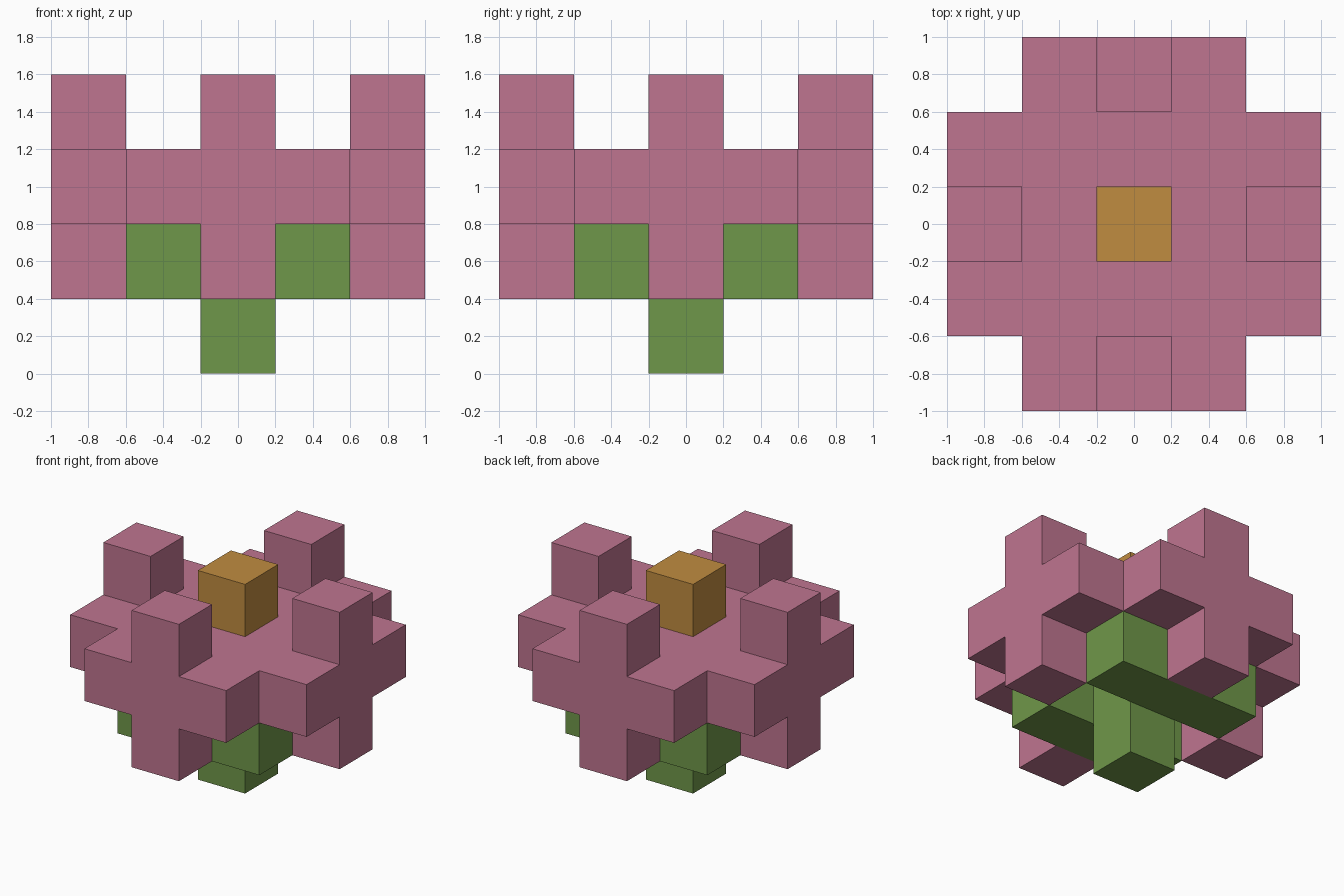
import bpy, bmesh, math
from mathutils import Matrix, Vector

cube = bpy.data.objects.get("Cube")
if cube:
    bpy.data.objects.remove(cube, do_unlink=True)

U = 0.4  # edge of one block


def material(name, rgb):
    m = bpy.data.materials.new(name)
    m.use_nodes = True
    m.diffuse_color = (*rgb, 1)
    bsdf = next(n for n in m.node_tree.nodes if n.type == 'BSDF_PRINCIPLED')
    bsdf.inputs["Base Color"].default_value = (*rgb, 1)
    return m


pink = material("petal pink", (0.521, 0.178, 0.279))
green = material("leaf green", (0.159, 0.309, 0.067))
gold = material("pollen gold", (0.527, 0.262, 0.051))


def finish(name, bm, mat):
    bmesh.ops.recalc_face_normals(bm, faces=bm.faces)
    mesh = bpy.data.meshes.new(name)
    bm.to_mesh(mesh)
    bm.free()
    mesh.materials.append(mat)
    ob = bpy.data.objects.new(name, mesh)
    bpy.context.collection.objects.link(ob)
    return ob


def box(name, size, centre, mat):
    bm = bmesh.new()
    bmesh.ops.create_cube(bm, size=1, matrix=Matrix.Translation(centre) @ Matrix.Diagonal((*size, 1)))
    return finish(name, bm, mat)


def petal(name, angle):
    # upright plus-shaped profile, extruded one block inwards
    a, b = U / 2, U * 1.5
    cross = [(-a, -b), (a, -b), (a, -a), (b, -a), (b, a), (a, a),
             (a, b), (-a, b), (-a, a), (-b, a), (-b, -a), (-a, -a)]
    bm = bmesh.new()
    face = bm.faces.new([bm.verts.new((x, -1, 1 + z)) for x, z in cross])
    ext = bmesh.ops.extrude_face_region(bm, geom=[face])
    moved = [g for g in ext["geom"] if isinstance(g, bmesh.types.BMVert)]
    bmesh.ops.translate(bm, verts=moved, vec=Vector((0, U, 0)))
    bmesh.ops.rotate(bm, verts=bm.verts, cent=(0, 0, 0),
                     matrix=Matrix.Rotation(angle, 3, 'Z'))
    # the extrusion keeps the front cap; make sure both ends are closed
    bmesh.ops.holes_fill(bm, edges=[e for e in bm.edges if e.is_boundary], sides=0)
    return finish(name, bm, pink)


# Blossom: central slab ringed by four plus-shaped petals
box("flower_base", (3 * U, 3 * U, U), (0, 0, 1), pink)
for i, side in enumerate(("front", "left", "back", "right")):
    petal(side + "_petal", i * math.pi / 2)

# Golden centre
box("flower_centre", (U, U, U), (0, 0, 1.4), gold)

# Stem and the two leaf bars beside it
box("stem", (U, U, 2 * U), (0, 0, U), green)
for side, s in (("front", -1), ("back", 1)):
    box(side + "_leaf_bar", (3 * U, U, U), (0, s * U, 1.5 * U), green)
